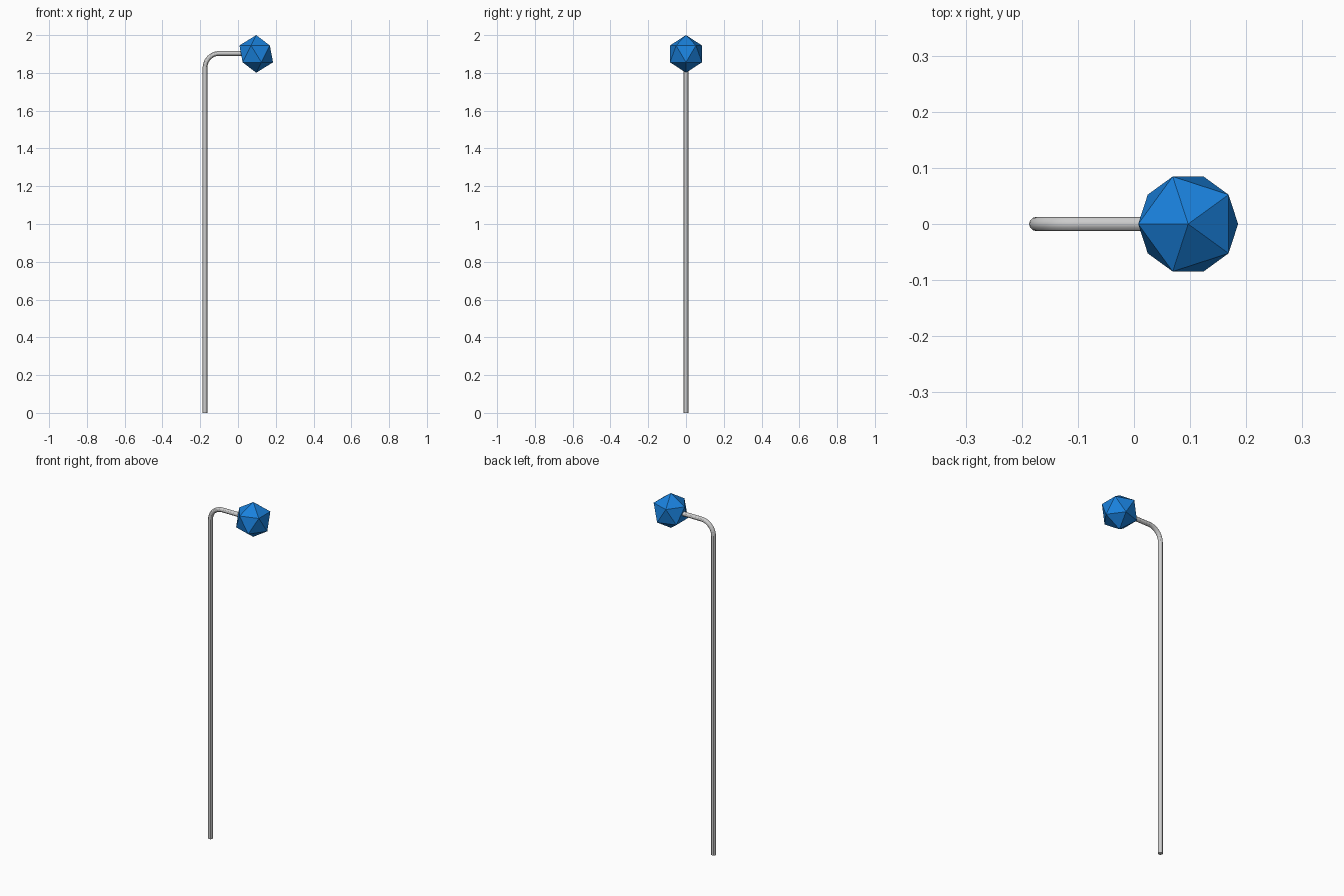
import bpy
from math import sin, cos, pi

if "Cube" in bpy.data.objects:
    bpy.data.objects.remove(bpy.data.objects["Cube"])

POLE_X, ARM_Z, BEND, TUBE = -0.1745, 1.903, 0.075, 0.0125
BALL_R, BALL_X = 0.0995, 0.0965

# Bent tube: upright, quarter bend, horizontal arm running into the ball
path = [(POLE_X, 0, 0)]
for i in range(11):
    a = pi / 2 * i / 10
    path.append((POLE_X + BEND * (1 - cos(a)), 0, ARM_Z - BEND * (1 - sin(a))))
path.append((0.04, 0, ARM_Z))

curve = bpy.data.curves.new("cane_shaft", "CURVE")
curve.dimensions = "3D"
curve.bevel_depth = TUBE
curve.bevel_resolution = 4
curve.use_fill_caps = True
spline = curve.splines.new("POLY")
spline.points.add(len(path) - 1)
for point, co in zip(spline.points, path):
    point.co = (*co, 1)
shaft = bpy.data.objects.new("bent_shaft", curve)
bpy.context.collection.objects.link(shaft)
bpy.context.view_layer.objects.active = shaft
shaft.select_set(True)
bpy.ops.object.convert(target="MESH")
bpy.ops.object.shade_smooth_by_angle()

# Faceted icosahedron handle
bpy.ops.mesh.primitive_ico_sphere_add(
    subdivisions=1, radius=BALL_R,
    location=(BALL_X, 0, 2 - BALL_R), rotation=(0, 0, pi))
ball = bpy.context.object
ball.name = "faceted_knob"
blue = bpy.data.materials.new("blue")
blue.diffuse_color = (0.01, 0.22, 0.72, 1)
blue.use_nodes = True
blue.node_tree.nodes["Principled BSDF"].inputs["Base Color"].default_value = blue.diffuse_color
ball.data.materials.append(blue)
